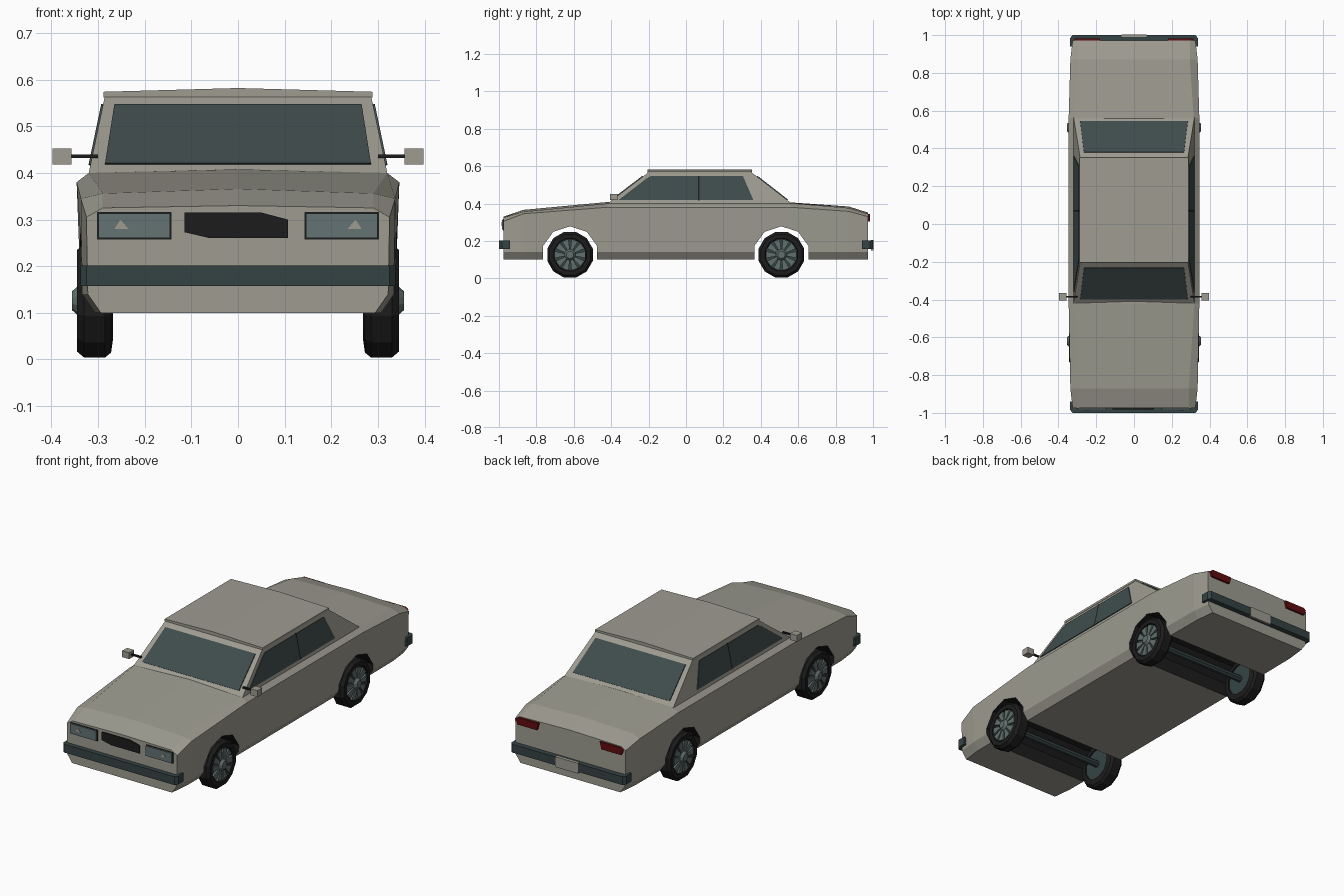
import bpy, bmesh, math
from mathutils import Vector

cube = bpy.data.objects.get("Cube")
if cube:
    bpy.data.objects.remove(cube)


def material(name, r, g, b):
    m = bpy.data.materials.new(name)
    m.use_nodes = True
    m.diffuse_color = (r, g, b, 1)
    m.node_tree.nodes["Principled BSDF"].inputs["Base Color"].default_value = (r, g, b, 1)
    return m


PAINT = material("warm grey paint", .34, .33, .28)
GLASS = material("window glass", .05, .072, .072)
TRIM = material("dark trim", .036, .055, .057)
LAMP = material("headlamp glass", .13, .17, .175)
RIM = material("wheel metal", .12, .16, .155)
BLACK = material("black rubber", .012, .012, .012)
RED = material("tail red", .12, .004, .005)


def finish(name, bm, *mats):
    bmesh.ops.recalc_face_normals(bm, faces=bm.faces)
    mesh = bpy.data.meshes.new(name)
    bm.to_mesh(mesh)
    bm.free()
    ob = bpy.data.objects.new(name, mesh)
    bpy.context.collection.objects.link(ob)
    for m in mats:
        mesh.materials.append(m)
    return ob


def loft(name, rings, *mats, caps=True, closed=False):
    """Skin a list of closed rings of 3D points."""
    bm = bmesh.new()
    vr = [[bm.verts.new(p) for p in ring] for ring in rings]
    pairs = list(zip(vr, vr[1:])) + ([(vr[-1], vr[0])] if closed else [])
    for a, b in pairs:
        for i in range(len(a)):
            j = (i + 1) % len(a)
            bm.faces.new((a[i], a[j], b[j], b[i]))
    if caps:
        bm.faces.new(vr[0])
        bm.faces.new(vr[-1])
    return finish(name, bm, *mats)


def prism(name, pts, vec, mat):
    """Extrude a flat outline along a vector."""
    v = Vector(vec)
    return loft(name, [pts, [Vector(p) + v for p in pts]], mat)


def box(name, lo, hi, mat):
    (x, y, z), (X, Y, Z) = lo, hi
    return prism(name, [(x, y, z), (X, y, z), (X, Y, z), (x, Y, z)], (0, 0, Z - z), mat)


def lathe(name, profile, y, side, mat, seg=12, caps=True):
    """Turn (x, radius) points about a wheel axle."""
    rings = [[(side * x, y + r * math.cos(a), HUB_Z + r * math.sin(a))
              for a in (math.tau * (k + .5) / seg for k in range(seg))] for x, r in profile]
    return loft(name, rings, mat, caps=caps, closed=not caps)


HUB_Z = .126
AXLES = {"front": -.62, "rear": .51}

# Lower body: y, sill width, shoulder width and height, deck edge width and height, crown
stations = [
    (-.975, .322, .325, .305, .290, .325, .330),
    (-.87, .334, .337, .345, .290, .356, .366),
    (-.42, .337, .346, .380, .320, .400, .408),
    (.56, .337, .346, .380, .316, .402, .406),
    (.87, .334, .337, .358, .295, .376, .384),
    (.972, .322, .325, .330, .298, .345, .352)]
rings = []
for y, ws, wm, zm, wt, zt, zc in stations:
    half = [(ws - .028, .10), (ws, .14), (wm, zm), (wt, zt)]
    rings.append([(x, y, z) for x, z in half] + [(0, y, zc)]
                 + [(-x, y, z) for x, z in reversed(half)])
body = loft("lower_body", rings, PAINT, BLACK)

# Wheel arches cut across the body, lined in black
for end, y in AXLES.items():
    cutter = lathe("arch_cutter", [(-.5, .152), (.5, .152)], y, 1, PAINT, seg=10)
    cutter.data.materials.append(BLACK)
    for p in cutter.data.polygons:
        p.material_index = 1
    mod = body.modifiers.new("arch", "BOOLEAN")
    mod.operation, mod.solver, mod.object = "DIFFERENCE", "EXACT", cutter
    bpy.context.view_layer.objects.active = body
    bpy.ops.object.modifier_apply(modifier=mod.name)
    bpy.data.objects.remove(cutter)

# Cabin
BASE_Z, TOP_Z = .40, .567
BASE_W, TOP_W = .32, .285
FRONT, REAR = (-.42, -.20), (.565, .35)


def at(z, low, high):
    return low + (high - low) * (z - BASE_Z) / (TOP_Z - BASE_Z)


def rectangle(w, y0, y1, z):
    return [(-w, y0, z), (w, y0, z), (w, y1, z), (-w, y1, z)]


loft("cabin", [rectangle(BASE_W, FRONT[0], REAR[0], BASE_Z),
               rectangle(TOP_W, FRONT[1], REAR[1], TOP_Z)], PAINT)

# Roof skin with a slight crown
w = TOP_W + .003
prism("roof", [(-w, -.205, .562), (w, -.205, .562), (w, -.205, .574),
               (0, -.205, .582), (-w, -.205, .574)], (0, .558, 0), PAINT)

# Windscreen and rear window
for name, (low, high), push in (("windscreen", FRONT, -1), ("rear_window", REAR, 1)):
    outline = [(-.285, .418), (.285, .418), (.265, .545), (-.265, .545)]
    pts = [(x, at(z, low, high), z) for x, z in outline]
    prism(name, pts, (0, push * .004, .003), GLASS)

# Side windows and door pillars
panes = {"front_side_window": [(-.36, .418), (-.215, .53), (-.19, .545), (.065, .545), (.065, .418)],
         "rear_side_window": [(.073, .418), (.073, .545), (.305, .545), (.36, .418)],
         "door_pillar": [(.065, .416), (.065, .547), (.073, .547), (.073, .416)]}
for s in (-1, 1):
    side = "left" if s > 0 else "right"
    for name, outline in panes.items():
        pts = [(s * at(z, BASE_W, TOP_W), y, z) for y, z in outline]
        prism(f"{side}_{name}", pts, (s * .004, 0, .001), BLACK if name == "door_pillar" else GLASS)

    # Door mirrors
    box(f"{side}_mirror", (s * .357, -.405, .418), (s * .398, -.365, .452), PAINT)
    box(f"{side}_mirror_arm", (s * .30, -.39, .432), (s * .357, -.38, .440), BLACK)

    # Headlamps with a small bright reflector
    box(f"{side}_headlamp_frame", (s * .143, -.978, .257), (s * .302, -.97, .316), BLACK)
    box(f"{side}_headlamp", (s * .146, -.985, .260), (s * .299, -.97, .313), LAMP)
    prism(f"{side}_reflector", [(s * .235, -.985, .28), (s * .265, -.985, .28), (s * .252, -.985, .30)],
          (0, -.002, 0), PAINT)

    # Slanted tail lamps
    prism(f"{side}_tail_lamp", [(s * .19, .965, .305), (s * .305, .965, .305),
                                (s * .315, .965, .333), (s * .30, .965, .343),
                                (s * .18, .965, .343)], (0, .018, 0), RED)

# Grille
grille = [(-.115, .315), (.05, .315), (.107, .30), (.107, .26), (-.06, .26), (-.115, .273)]
prism("grille", [(x, -.97, z) for x, z in grille], (0, -.012, 0), BLACK)

# Bumpers with clipped corners, and the rear number plate
for name, d in (("front_bumper", -1), ("rear_bumper", 1)):
    half = [(.338, .94), (.338, .985), (.325, 1.0)]
    pts = half + [(-x, y) for x, y in reversed(half)]
    prism(name, [(x, d * y, .158) for x, y in pts], (0, 0, .044), TRIM)
box("blank_plate", (-.065, .99, .15), (.065, 1.003, .205), PAINT)

# Wheels and axles
tyre = [(.268, .085), (.272, .115), (.285, .126), (.33, .126), (.345, .113), (.345, .09), (.33, .086)]
for end, y in AXLES.items():
    lathe(f"{end}_axle", [(-.28, .018), (.28, .018)], y, 1, TRIM, seg=8)
    for s in (-1, 1):
        tag = f"{end}_{'left' if s > 0 else 'right'}"
        lathe(f"{tag}_tyre", tyre, y, s, BLACK, caps=False)
        lathe(f"{tag}_wheel_disc", [(.275, .088), (.332, .088)], y, s, TRIM)
        lathe(f"{tag}_hub", [(.33, .032), (.345, .03), (.356, .02)], y, s, RIM, seg=10)
        # Ten wedge spokes in one object
        bm = bmesh.new()
        for k in range(10):
            a = math.tau * k / 10
            loops = []
            for x in (.33, .343):
                loops.append([bm.verts.new((s * x, y + r * math.cos(a + t), HUB_Z + r * math.sin(a + t)))
                              for r, t in ((.022, -.25), (.084, -.22), (.084, .22), (.022, .25))])
            lo, hi = loops
            bm.faces.new(lo)
            bm.faces.new(hi)
            for i in range(4):
                j = (i + 1) % 4
                bm.faces.new((lo[i], lo[j], hi[j], hi[i]))
        finish(f"{tag}_spokes", bm, RIM)
